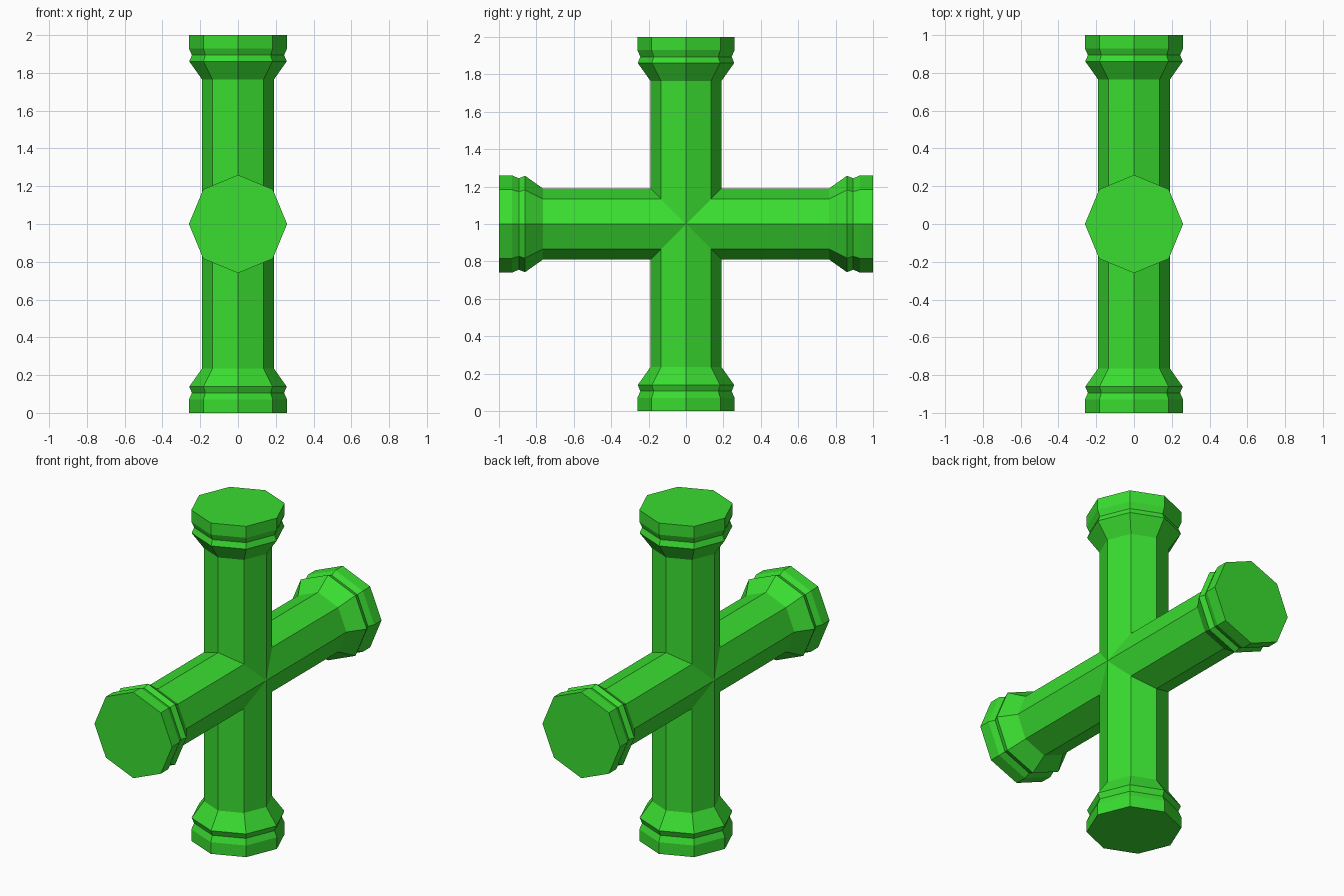
import bpy, bmesh
from math import pi, sin, cos
from mathutils import Matrix, Vector

cube = bpy.data.objects.get("Cube")
if cube:
    bpy.data.objects.remove(cube, do_unlink=True)

SIDES = 8
SHAFT_RADIUS = 0.19
# Collar outline: (radius, distance from the junction)
COLLAR = [(SHAFT_RADIUS, 0.765), (0.258, 0.861), (0.244, 0.894), (0.26, 0.93), (0.26, 1.0)]

green = bpy.data.materials.new("bright green")
green.use_nodes = True
colour = (0.042, 0.72, 0.03, 1)
green.diffuse_color = colour
green.node_tree.nodes["Principled BSDF"].inputs["Base Color"].default_value = colour


def add_arm(bm, turn):
    """One octagonal arm, mitred at the junction and capped at its collar."""
    def ring(radius, height=None):
        verts = []
        for i in range(SIDES):
            a = 2 * pi * i / SIDES
            x, y = radius * cos(a), radius * sin(a)
            z = abs(y) if height is None else height
            verts.append(bm.verts.new(turn @ Vector((x, y, z))))
        return verts

    rings = [ring(SHAFT_RADIUS)] + [ring(r, h) for r, h in COLLAR]
    for low, high in zip(rings, rings[1:]):
        for i in range(SIDES):
            j = (i + 1) % SIDES
            bm.faces.new((low[i], low[j], high[j], high[i]))
    bm.faces.new(rings[-1])


# Four arms in the y-z plane, welded along the mitres
bm = bmesh.new()
for k in range(4):
    add_arm(bm, Matrix.Rotation(k * pi / 2, 3, 'X'))
bmesh.ops.remove_doubles(bm, verts=bm.verts, dist=0.0005)
bmesh.ops.recalc_face_normals(bm, faces=bm.faces)

mesh = bpy.data.meshes.new("pipe_cross")
bm.to_mesh(mesh)
bm.free()
mesh.materials.append(green)
pipe = bpy.data.objects.new("pipe_cross", mesh)
pipe.location.z = 1
bpy.context.collection.objects.link(pipe)
